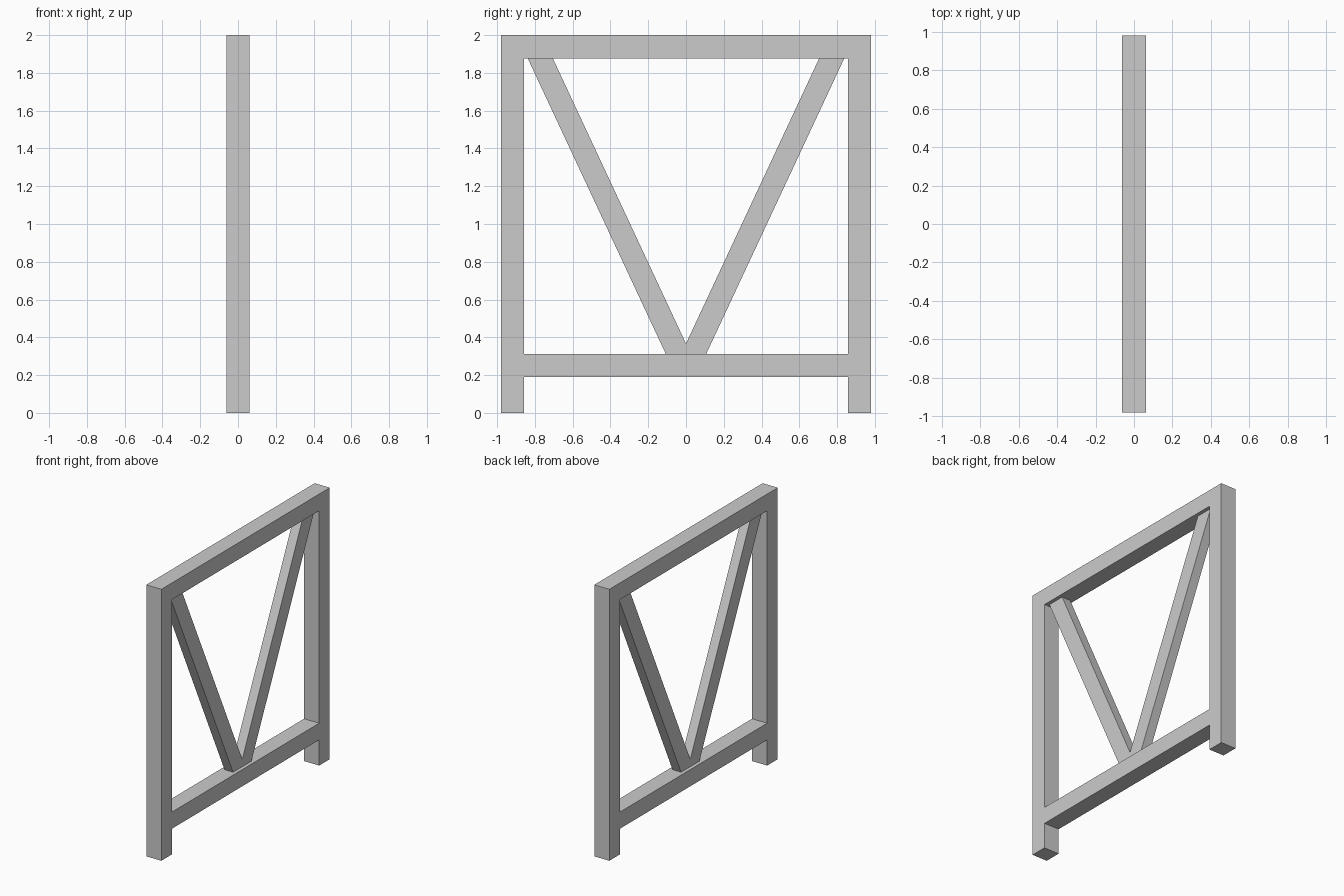
import bpy
import bmesh
from mathutils import Vector

cube = bpy.data.objects.get("Cube")
if cube:
    bpy.data.objects.remove(cube, do_unlink=True)

HALF_W = 0.98      # half width of the frame along y
BEAM = 0.123       # square section of posts and rails
BRACE = 0.07       # thickness of the diagonal braces
HEIGHT = 2.0
RAIL_TOP = 0.312   # top of the lower rail

grey = bpy.data.materials.new("plain_grey")
grey.use_nodes = True
colour = (0.6, 0.6, 0.6, 1)
grey.diffuse_color = colour
grey.node_tree.nodes["Principled BSDF"].inputs["Base Color"].default_value = colour


def slab(name, outline, thickness):
    """Extrude a (y, z) outline along x, centred on x = 0."""
    bm = bmesh.new()
    face = bm.faces.new([bm.verts.new((-thickness / 2, y, z)) for y, z in outline])
    ext = bmesh.ops.extrude_face_region(bm, geom=[face])
    verts = [v for v in ext["geom"] if isinstance(v, bmesh.types.BMVert)]
    bmesh.ops.translate(bm, verts=verts, vec=Vector((thickness, 0, 0)))
    bmesh.ops.recalc_face_normals(bm, faces=bm.faces)
    mesh = bpy.data.meshes.new(name)
    bm.to_mesh(mesh)
    bm.free()
    mesh.materials.append(grey)
    obj = bpy.data.objects.new(name, mesh)
    bpy.context.collection.objects.link(obj)
    return obj


def beam(name, y0, y1, z0, z1):
    return slab(name, [(y0, z0), (y1, z0), (y1, z1), (y0, z1)], BEAM)


inner = HALF_W - BEAM
under_top = HEIGHT - BEAM

# Upright posts
beam("front_post", -HALF_W, -inner, 0, under_top)
beam("back_post", inner, HALF_W, 0, under_top)

# Rails: the top one caps the posts, the lower one fits between them
beam("top_rail", -HALF_W, HALF_W, under_top, HEIGHT)
beam("lower_rail", -inner, inner, RAIL_TOP - BEAM, RAIL_TOP)

# V-shaped pair of diagonal braces, mirrored from one half outline
half = [(0.107, RAIL_TOP), (0.838, under_top), (0.705, under_top)]
mirrored = [(-y, z) for y, z in reversed(half)]
slab("v_brace", half + [(0, 0.367)] + mirrored, BRACE)
